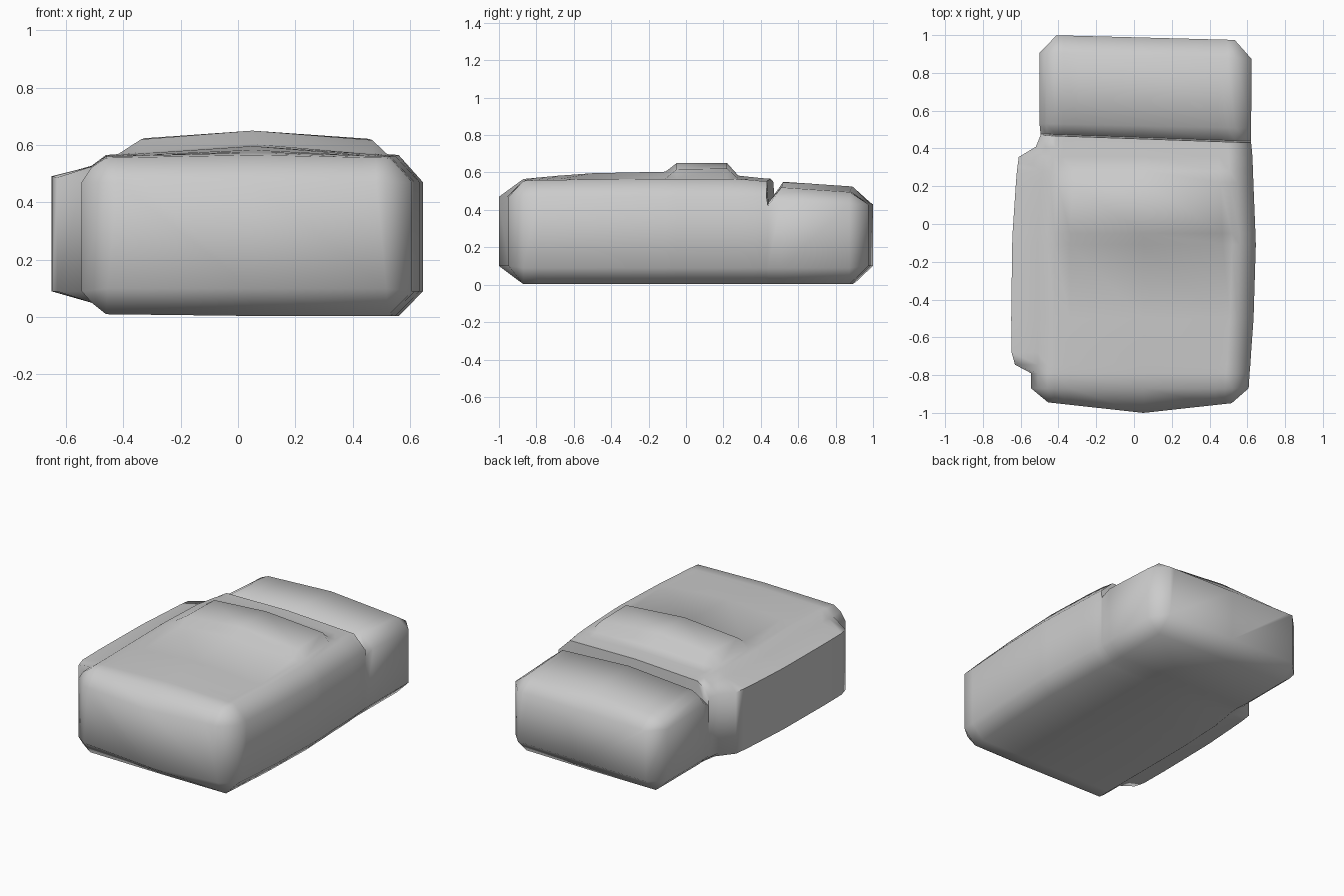
import bpy, bmesh, math

cube = bpy.data.objects.get("Cube")
if cube:
    bpy.data.objects.remove(cube, do_unlink=True)

grey = bpy.data.materials.new("soft_grey")
grey.use_nodes = True
grey.diffuse_color = (0.6, 0.6, 0.6, 1)
grey.node_tree.nodes["Principled BSDF"].inputs["Base Color"].default_value = (0.6, 0.6, 0.6, 1)

MID = 0.05  # ridge line of the slightly off-centre body


def section(y, left, right, top, edge, side, flare=0.0, ridge=0.0, skew=0.0):
    """Chamfered cross-section; flare widens the left, ridge lifts the top."""
    il, ir = left + 0.085, right - 0.085

    def crown(x):
        t = (x - MID) / (ir - MID if x > MID else MID - il)
        return top + (edge - top) * abs(t)

    lift_l, lift_r = il + 0.12, ir - 0.09
    pts = [
        (il, 0.01), (MID, 0.004), (ir, 0.003),
        (right, 0.09), (right, side), (ir, edge),
        (ir - 0.04, crown(ir - 0.04)),
        (lift_r, crown(lift_r) + ridge),
        (MID, top + ridge),
        (lift_l, crown(lift_l) + ridge),
        (il + 0.04, crown(il + 0.04)), (il, edge),
        (left + 0.035, (side + edge) / 2 + 0.01),
        (left - flare, side + flare * 0.2), (left - flare, 0.09),
        (left + 0.035, 0.05),
    ]
    return [(x, y + skew * (x - MID), z) for x, z in pts]


def end_cap(ring, y, side, bulge, skew=0.0):
    """Pull a section inwards to form the flat end inside the chamfer."""
    xs = [p[0] for p in ring]
    low, high = min(xs) + 0.09, max(xs) - 0.09
    cap = []
    for x, _, z in ring:
        x = min(max(x, low), high)
        z = min(max(z, 0.1), side)
        cap.append((x, y + skew * (x - MID) + bulge * (1 - abs(x - MID) / 0.5), z))
    return cap


# Body: front end, covered part with side flap and raised fold, tuck, pillow
front = section(-0.87, -0.545, 0.607, 0.565, 0.555, 0.47)
back = section(0.89, -0.50, 0.623, 0.525, 0.495, 0.43, skew=-0.03)
rings = [
    end_cap(front, -0.945, 0.47, -0.055),
    front,
    section(-0.79, -0.545, 0.612, 0.573, 0.56, 0.47),
    section(-0.745, -0.545, 0.616, 0.577, 0.56, 0.47, flare=0.085),
    section(-0.68, -0.545, 0.62, 0.583, 0.56, 0.47, flare=0.103),
    section(-0.5, -0.545, 0.633, 0.596, 0.562, 0.47, flare=0.105),
    section(-0.11, -0.545, 0.645, 0.604, 0.565, 0.47, flare=0.1),
    section(-0.05, -0.543, 0.643, 0.605, 0.565, 0.47, flare=0.1, ridge=0.045),
    section(0.22, -0.53, 0.632, 0.6, 0.565, 0.47, flare=0.095, ridge=0.05),
    section(0.28, -0.52, 0.63, 0.583, 0.563, 0.47, flare=0.1),
    section(0.355, -0.51, 0.627, 0.575, 0.56, 0.47, flare=0.1),
    section(0.40, -0.50, 0.624, 0.57, 0.555, 0.47, flare=0.02, skew=-0.015),
    section(0.45, -0.495, 0.62, 0.567, 0.553, 0.47, skew=-0.035),
    section(0.458, -0.495, 0.62, 0.45, 0.44, 0.42, skew=-0.035),
    section(0.52, -0.50, 0.62, 0.55, 0.52, 0.45, skew=-0.02),
    back,
    end_cap(back, 0.987, 0.43, 0.0, skew=-0.026),
]

bm = bmesh.new()
loops = [[bm.verts.new(p) for p in ring] for ring in rings]
count = len(loops[0])
for a, b in zip(loops, loops[1:]):
    for i in range(count):
        j = (i + 1) % count
        bm.faces.new((a[i], a[j], b[j], b[i]))


# Flat ends, split down the middle line
for loop in (loops[0], loops[-1]):
    bm.faces.new([loop[i] for i in (1, 2, 3, 4, 5, 6, 7, 8)])
    bm.faces.new([loop[i] for i in (8, 9, 10, 11, 12, 13, 14, 15, 0, 1)])

bmesh.ops.remove_doubles(bm, verts=bm.verts, dist=0.0005)
bmesh.ops.recalc_face_normals(bm, faces=bm.faces)
mesh = bpy.data.meshes.new("padded_body")
bm.to_mesh(mesh)
bm.free()
mesh.materials.append(grey)

body = bpy.data.objects.new("padded_body", mesh)
bpy.context.collection.objects.link(body)
bpy.ops.object.select_all(action="DESELECT")
body.select_set(True)
bpy.context.view_layer.objects.active = body
bpy.ops.object.shade_smooth_by_angle(angle=math.radians(70))
